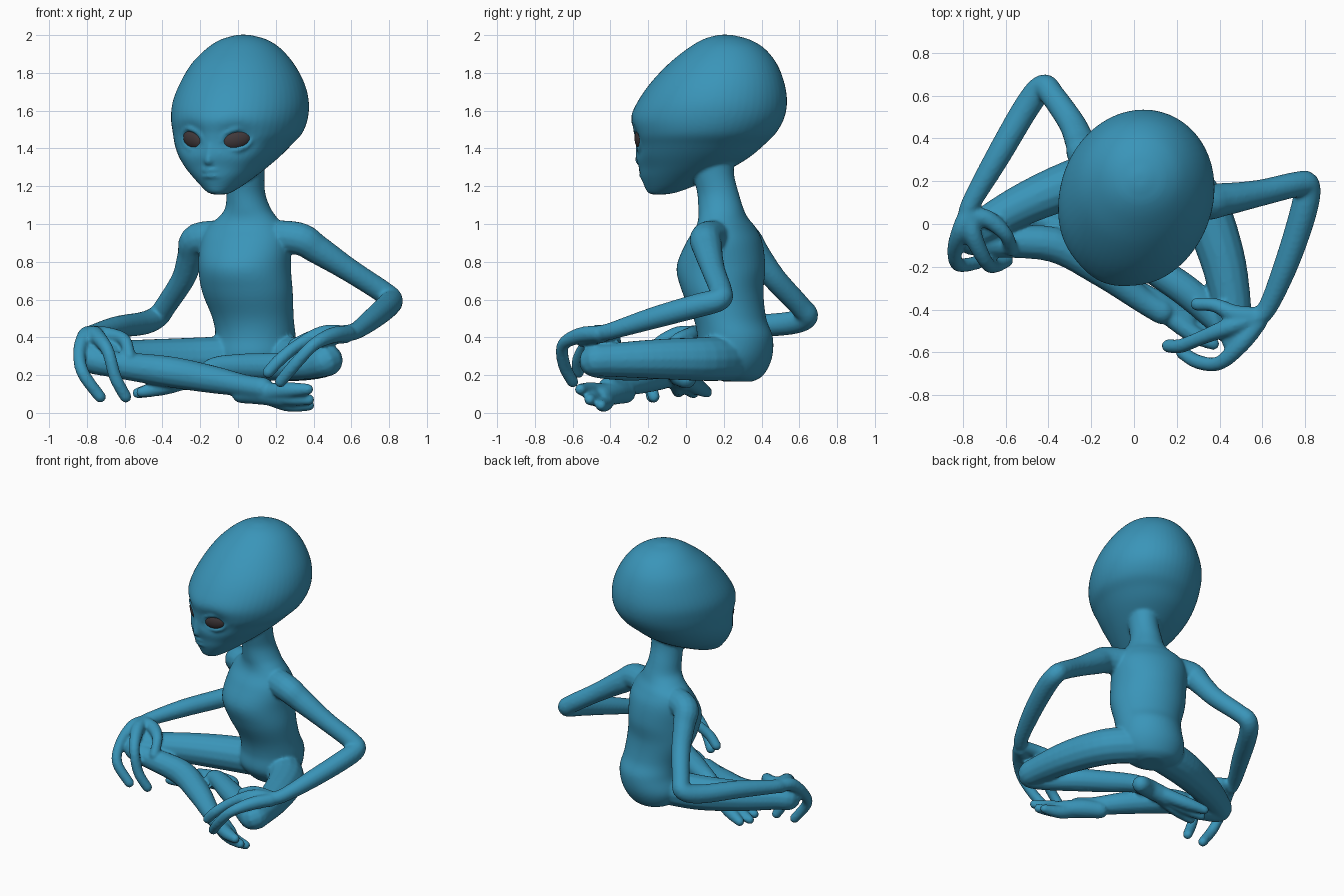
import bpy, bmesh, math
from mathutils import Vector, Matrix, Quaternion

YAW = math.radians(21)          # the whole figure is turned a little to its right
C, S = math.cos(YAW), math.sin(YAW)


def material(name, rgb):
    m = bpy.data.materials.new(name)
    m.diffuse_color = (*rgb, 1)
    return m


def turned(u, v, z):
    """Body direction (sideways, forward, up) to world direction."""
    return Vector((u * C - v * S, -u * S - v * C, z))


def spline(points, steps):
    """Catmull-Rom through tuples of any length."""
    p = [points[0]] + list(points) + [points[-1]]
    out = []
    for i in range(1, len(p) - 2):
        for k in range(steps):
            t = k / steps
            out.append([0.5 * (2 * b + (c - a) * t + (2 * a - 5 * b + 4 * c - d) * t * t
                               + (3 * b - a - 3 * c + d) * t ** 3)
                        for a, b, c, d in zip(*p[i - 1:i + 3])])
    return out + [list(points[-1])]


def loft(bm, rings):
    """Closed skin over a list of vertex rings."""
    loops = [[bm.verts.new(co) for co in r] for r in rings]
    n = len(loops[0])
    faces = [bm.faces.new(loops[0]), bm.faces.new(loops[-1])]
    for a, b in zip(loops, loops[1:]):
        for i in range(n):
            j = (i + 1) % n
            faces.append(bm.faces.new((a[i], a[j], b[j], b[i])))
    bmesh.ops.recalc_face_normals(bm, faces=faces)
    return [v for l in loops for v in l]


def tube(bm, points, steps=5, sides=14):
    """Limb through (x, y, z, radius) points with rounded ends."""
    pts = spline(points, steps)
    pos = [Vector(p[:3]) for p in pts]
    rad = [p[3] for p in pts]
    dirs = [(pos[min(i + 1, len(pos) - 1)] - pos[max(i - 1, 0)]).normalized()
            for i in range(len(pos))]
    cap = [math.radians(a) for a in (80, 55, 28)]
    sect = [(pos[0] - dirs[0] * rad[0] * math.sin(a), dirs[0], rad[0] * math.cos(a)) for a in cap]
    sect += list(zip(pos, dirs, rad))
    sect += [(pos[-1] + dirs[-1] * rad[-1] * math.sin(a), dirs[-1], rad[-1] * math.cos(a))
             for a in reversed(cap)]
    q = dirs[0].to_track_quat('Z', 'Y')
    prev, rings = dirs[0], []
    for p, d, r in sect:
        q = prev.rotation_difference(d) @ q
        prev = d
        rings.append([p + q @ Vector((r * math.cos(2 * math.pi * i / sides),
                                      r * math.sin(2 * math.pi * i / sides), 0))
                      for i in range(sides)])
    loft(bm, rings)


def oval(ring):
    """(z, x min, x max, y min, y max) to centre and half axes of the turned oval."""
    z, x0, x1, y0, y1 = ring
    hx, hy = ((x1 - x0) / 2) ** 2, ((y1 - y0) / 2) ** 2
    diff = (hx - hy) / (C * C - S * S)
    a = math.sqrt(max((hx + hy + diff) / 2, 1e-4))
    b = math.sqrt(max((hx + hy - diff) / 2, 1e-4))
    return Vector(((x0 + x1) / 2, (y0 + y1) / 2, z)), a, b


def stack(bm, rings, sides=56):
    out = []
    for r in rings:
        c, a, b = oval(r)
        out.append([c + turned(a * math.cos(2 * math.pi * i / sides),
                               b * math.sin(2 * math.pi * i / sides), 0) for i in range(sides)])
    return loft(bm, out)


skin = material("blue skin", (0.042, 0.30, 0.485))
dark = material("dark eye", (0.055, 0.042, 0.045))
body = bmesh.new()

# torso and neck
stack(body, spline([
    (0.165, 0.0, 0.16, 0.20, 0.35), (0.20, -0.09, 0.24, 0.13, 0.41),
    (0.29, -0.14, 0.295, 0.06, 0.455), (0.40, -0.12, 0.305, 0.06, 0.46),
    (0.50, -0.135, 0.295, 0.04, 0.425), (0.64, -0.19, 0.29, -0.02, 0.41),
    (0.77, -0.21, 0.28, -0.05, 0.42), (0.90, -0.20, 0.28, 0.0, 0.405),
    (0.98, -0.17, 0.25, 0.05, 0.37), (1.03, -0.11, 0.21, 0.065, 0.33),
    (1.08, -0.07, 0.175, 0.065, 0.305), (1.16, -0.06, 0.145, 0.06, 0.28),
    (1.26, -0.055, 0.14, 0.04, 0.255), (1.36, -0.05, 0.15, 0.04, 0.255)], 5))

# head
HEAD = spline([
    (1.157, -0.135, -0.06, -0.185, -0.10), (1.17, -0.165, -0.03, -0.205, -0.04),
    (1.20, -0.195, 0.02, -0.22, 0.04), (1.25, -0.24, 0.09, -0.24, 0.15),
    (1.30, -0.28, 0.155, -0.25, 0.25), (1.36, -0.315, 0.225, -0.27, 0.345),
    (1.42, -0.335, 0.285, -0.275, 0.415), (1.48, -0.345, 0.34, -0.285, 0.475),
    (1.56, -0.355, 0.37, -0.295, 0.52), (1.65, -0.345, 0.375, -0.255, 0.535),
    (1.75, -0.305, 0.35, -0.185, 0.52), (1.85, -0.245, 0.295, -0.09, 0.48),
    (1.93, -0.165, 0.225, 0.01, 0.415), (1.975, -0.095, 0.155, 0.085, 0.34),
    (1.995, -0.03, 0.09, 0.145, 0.27), (2.002, 0.0, 0.055, 0.18, 0.235)], 6)


def face_point(u, z, out=0.0):
    """Point on the front of the head, u to the side of the face's middle."""
    c, a, b = oval(min(HEAD, key=lambda r: abs(r[0] - z)))
    p = c + turned(u, b * math.sqrt(1 - (u / a) ** 2) + out, 0)
    p.z = z
    return p


head_verts = stack(body, HEAD)
eyes = []
for side in (-1, 1):
    n = turned(side * 0.47, 0.88, -0.08).normalized()
    t = turned(0.88, -side * 0.47, 0.22 * side)
    t = (t - n * t.dot(n)).normalized()
    up = n.cross(t)
    if up.z < 0:
        up = -up
    eyes.append((face_point(side * 0.138, 1.447), t, up, n))
# eye sockets
for v in head_verts:
    for p, t, up, n in eyes:
        v.co -= n * 0.03 * math.exp(-((v.co - p).length / 0.085) ** 2)
# eyelids
for p, t, up, n in eyes:
    pts = []
    for k in range(25):
        a = 2 * math.pi * k / 24
        q = p + t * 0.084 * math.cos(a) + up * 0.055 * math.sin(a) \
            - n * (0.018 + 0.014 * abs(math.cos(a)) - 0.004 * math.sin(a))
        pts.append((*q, 0.014))
    tube(body, pts, 2, 8)
# nose and lips
tube(body, [(*face_point(0, z, o), r) for z, o, r in
            ((1.42, -0.02, 0.02), (1.37, -0.014, 0.022), (1.335, -0.008, 0.026))])
for z in (1.287, 1.255):
    tube(body, [(*face_point(u, z, -0.001 - abs(u) * 0.2), 0.013) for u in (-0.04, 0, 0.04)], 4, 8)

# arms
tube(body, [(0.08, 0.20, 0.93, 0.09), (0.31, 0.11, 0.925, 0.088), (0.42, 0.115, 0.865, 0.078),
            (0.59, 0.145, 0.755, 0.063), (0.76, 0.185, 0.645, 0.06), (0.81, 0.175, 0.60, 0.062),
            (0.79, 0.05, 0.565, 0.064), (0.715, -0.18, 0.50, 0.058), (0.625, -0.39, 0.435, 0.046),
            (0.56, -0.45, 0.42, 0.045)])
tube(body, [(-0.02, 0.24, 0.93, 0.09), (-0.21, 0.31, 0.92, 0.087), (-0.25, 0.38, 0.83, 0.072),
            (-0.29, 0.47, 0.71, 0.063), (-0.38, 0.60, 0.57, 0.058), (-0.425, 0.64, 0.51, 0.06),
            (-0.50, 0.55, 0.475, 0.062), (-0.64, 0.31, 0.455, 0.058), (-0.76, 0.10, 0.425, 0.046),
            (-0.775, 0.04, 0.415, 0.047)])

# hands: palm bones run on into long curled fingers
F = 0.034
for finger in (
        [(0.57, -0.44, 0.42), (0.45, -0.48, 0.42), (0.32, -0.53, 0.36), (0.22, -0.57, 0.28), (0.16, -0.57, 0.215)],
        [(0.58, -0.46, 0.42), (0.50, -0.56, 0.41), (0.40, -0.65, 0.36), (0.30, -0.645, 0.255), (0.225, -0.60, 0.165)],
        [(0.57, -0.43, 0.42), (0.47, -0.42, 0.42), (0.38, -0.38, 0.40), (0.295, -0.375, 0.36)],
        [(0.57, -0.45, 0.41), (0.50, -0.50, 0.405), (0.44, -0.55, 0.38)],
        [(-0.78, 0.04, 0.42), (-0.81, -0.03, 0.405), (-0.84, -0.12, 0.32), (-0.82, -0.19, 0.21), (-0.73, -0.18, 0.085)],
        [(-0.77, 0.04, 0.42), (-0.75, -0.06, 0.41), (-0.69, -0.18, 0.33), (-0.65, -0.195, 0.19), (-0.595, -0.17, 0.085)],
        [(-0.77, 0.04, 0.42), (-0.68, 0.02, 0.41), (-0.60, -0.05, 0.385), (-0.575, -0.12, 0.30)],
        [(-0.78, 0.05, 0.41), (-0.78, -0.01, 0.41), (-0.77, -0.07, 0.39)]):
    last = len(finger) - 1
    tube(body, [(*p, F + 0.009 * (i < 2) - 0.002 * (i == last)) for i, p in enumerate(finger)], 5, 12)

# crossed legs
tube(body, [(-0.02, 0.25, 0.29, 0.12), (-0.25, 0.20, 0.285, 0.115), (-0.50, 0.10, 0.29, 0.10),
            (-0.70, -0.01, 0.295, 0.085), (-0.765, -0.06, 0.285, 0.08), (-0.68, -0.085, 0.26, 0.07),
            (-0.38, -0.095, 0.22, 0.083), (-0.15, -0.22, 0.18, 0.075), (0.03, -0.35, 0.145, 0.06),
            (0.13, -0.41, 0.13, 0.06)])
tube(body, [(0.15, 0.25, 0.29, 0.12), (0.31, 0.10, 0.285, 0.118), (0.41, -0.15, 0.285, 0.107),
            (0.46, -0.40, 0.28, 0.09), (0.462, -0.485, 0.275, 0.084), (0.39, -0.44, 0.25, 0.07),
            (0.24, -0.31, 0.245, 0.075), (0.06, -0.19, 0.245, 0.07), (-0.08, -0.10, 0.245, 0.06),
            (-0.14, -0.07, 0.23, 0.058)])

# feet: heel, then a fan of toes
tube(body, [(0.02, -0.32, 0.105, 0.055), (0.12, -0.38, 0.105, 0.062), (0.24, -0.45, 0.085, 0.057)])
tube(body, [(-0.06, 0.0, 0.185, 0.058), (-0.16, -0.03, 0.20, 0.062), (-0.30, -0.01, 0.175, 0.058)])
for ball, toe in (((0.26, -0.43, 0.05), (0.375, -0.45, 0.04)),
                  ((0.27, -0.48, 0.08), (0.375, -0.51, 0.07)),
                  ((0.27, -0.51, 0.12), (0.37, -0.56, 0.125))):
    tube(body, [(0.13, -0.40, 0.105, 0.05), (*ball, 0.043), (*toe, 0.03)], 5, 12)
for ball, toe in (((-0.38, 0.06, 0.14), (-0.50, 0.11, 0.11)),
                  ((-0.39, 0.01, 0.14), (-0.53, 0.04, 0.105)),
                  ((-0.38, -0.04, 0.14), (-0.51, -0.04, 0.11))):
    tube(body, [(-0.20, -0.03, 0.20, 0.05), (*ball, 0.044), (*toe, 0.03)], 5, 12)


def make(name, bm, mat):
    me = bpy.data.meshes.new(name)
    bm.to_mesh(me)
    bm.free()
    me.materials.append(mat)
    for p in me.polygons:
        p.use_smooth = True
    ob = bpy.data.objects.new(name, me)
    bpy.context.collection.objects.link(ob)
    return ob


# fuse all the skin parts into one smooth surface
ob = make("body", body, skin)
fuse = ob.modifiers.new("fuse", 'REMESH')
fuse.mode = 'VOXEL'
fuse.voxel_size = 0.0095
fuse.use_smooth_shade = True
soft = ob.modifiers.new("soften", 'SMOOTH')
soft.factor = 0.5
soft.iterations = 6

# eyes
for label, (p, t, up, n) in zip(("right_eye", "left_eye"), eyes):
    bm = bmesh.new()
    m = Matrix((t * 0.083, up * 0.055, n * 0.036)).transposed().to_4x4()
    m.translation = p - n * 0.042
    bmesh.ops.create_uvsphere(bm, u_segments=28, v_segments=16, radius=1, matrix=m)
    bmesh.ops.recalc_face_normals(bm, faces=bm.faces)
    make(label, bm, dark)
